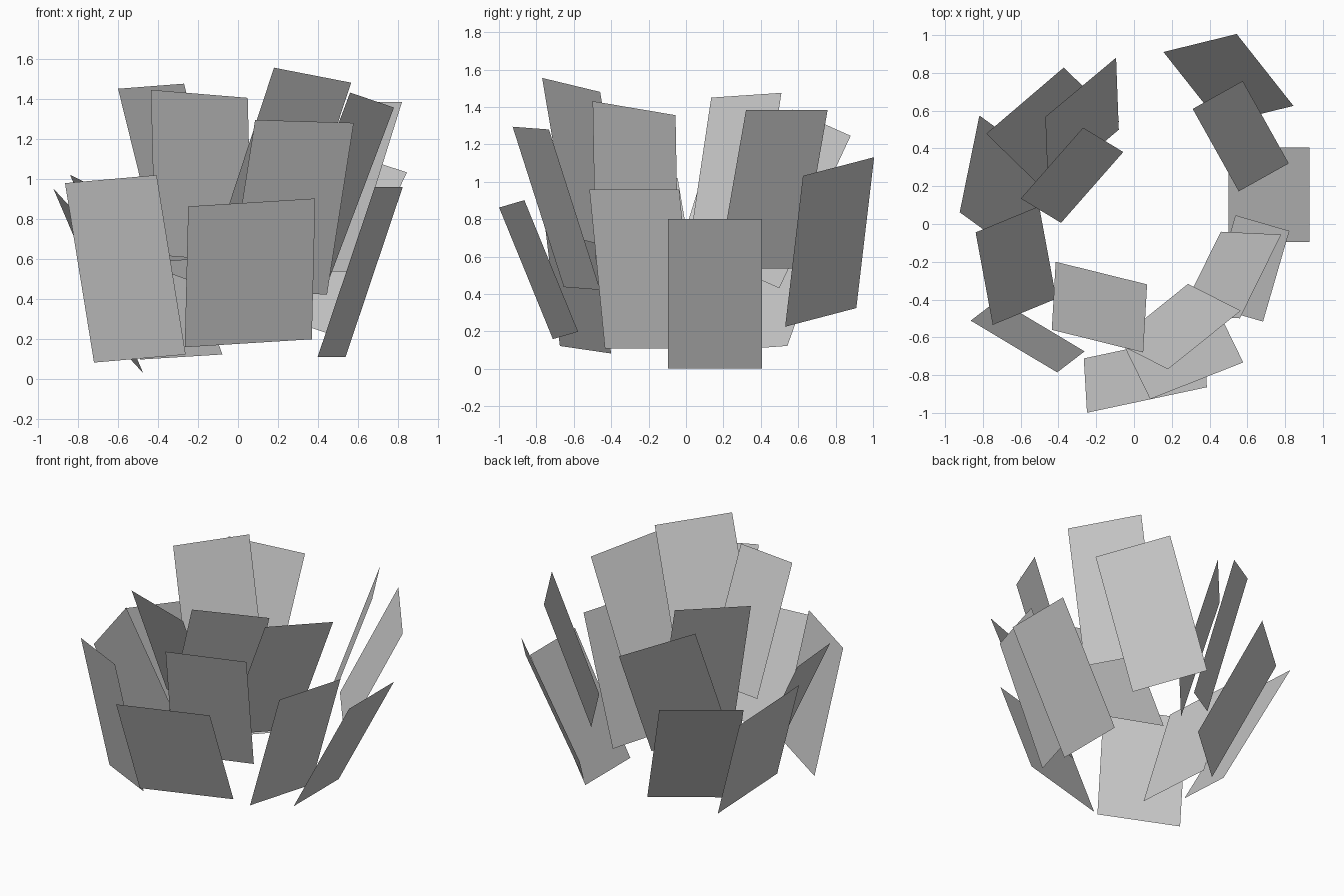
import bpy
from math import radians
from mathutils import Euler, Vector


def petal(name, centre, lean, roll, heading, width=0.5, height=0.9):
    """Flat card: leans outward, rolls sideways, then turns around the ring."""
    rot = Euler((radians(lean), radians(-roll), radians(heading)), 'XYZ').to_matrix()
    w, h = width / 2, height / 2
    corners = [(-w, 0, -h), (w, 0, -h), (w, 0, h), (-w, 0, h)]
    verts = [rot @ Vector(c) + Vector(centre) for c in corners]
    mesh = bpy.data.meshes.new(name)
    mesh.from_pydata(verts, [], [(0, 1, 2, 3)])
    bpy.context.collection.objects.link(bpy.data.objects.new(name, mesh))


# Outer, low ring: centre, lean, roll, heading, width, height
outer = [
    ((0.715, 0.155, 0.40), 28.3, 0, 90, 0.50, 0.908),
    ((0.50, 0.768, 0.678), 23.8, 11.6, 128.3, 0.495),
    ((-0.43, 0.51, 0.51), 27, -2.7, 220.5, 0.54),
    ((-0.698, 0.193, 0.49), 25.1, 12.3, 258.5, 0.535, 0.915),
    ((-0.625, -0.22, 0.585), 23.3, -5.2, 280.5),
    ((-0.563, -0.593, 0.55), 10.7, 4.3, 329.1, 0.535, 0.915),
    ((0.06, -0.788, 0.53), 22, 3.5, 12, 0.65, 0.76),
    ((0.61, -0.235, 0.533), 19.3, 0, 73.8),
]
# Inner, raised ring
inner = [
    ((0.565, 0.465, 0.96), 19.7, 0, 119.2),
    ((-0.275, 0.533, 0.908), 19.6, 16, 219.9, 0.508),
    ((-0.328, 0.258, 1.03), 15.8, -2.9, 228.7),
    ((-0.183, -0.44, 1.012), 23.2, -4.6, 346.1),
    ((0.265, -0.693, 0.858), 19.5, -1.6, 21.5, 0.53, 0.91),
    ((0.233, -0.543, 1.093), 18.4, -8.6, 38.8, 0.50, 0.905),
    ((0.51, -0.27, 0.97), 18.9, -8.6, 63.7, 0.50, 0.905),
]
for ring, rows in (("outer_petal", outer), ("inner_petal", inner)):
    for i, row in enumerate(rows, 1):
        petal(f"{ring}_{i}", *row)
